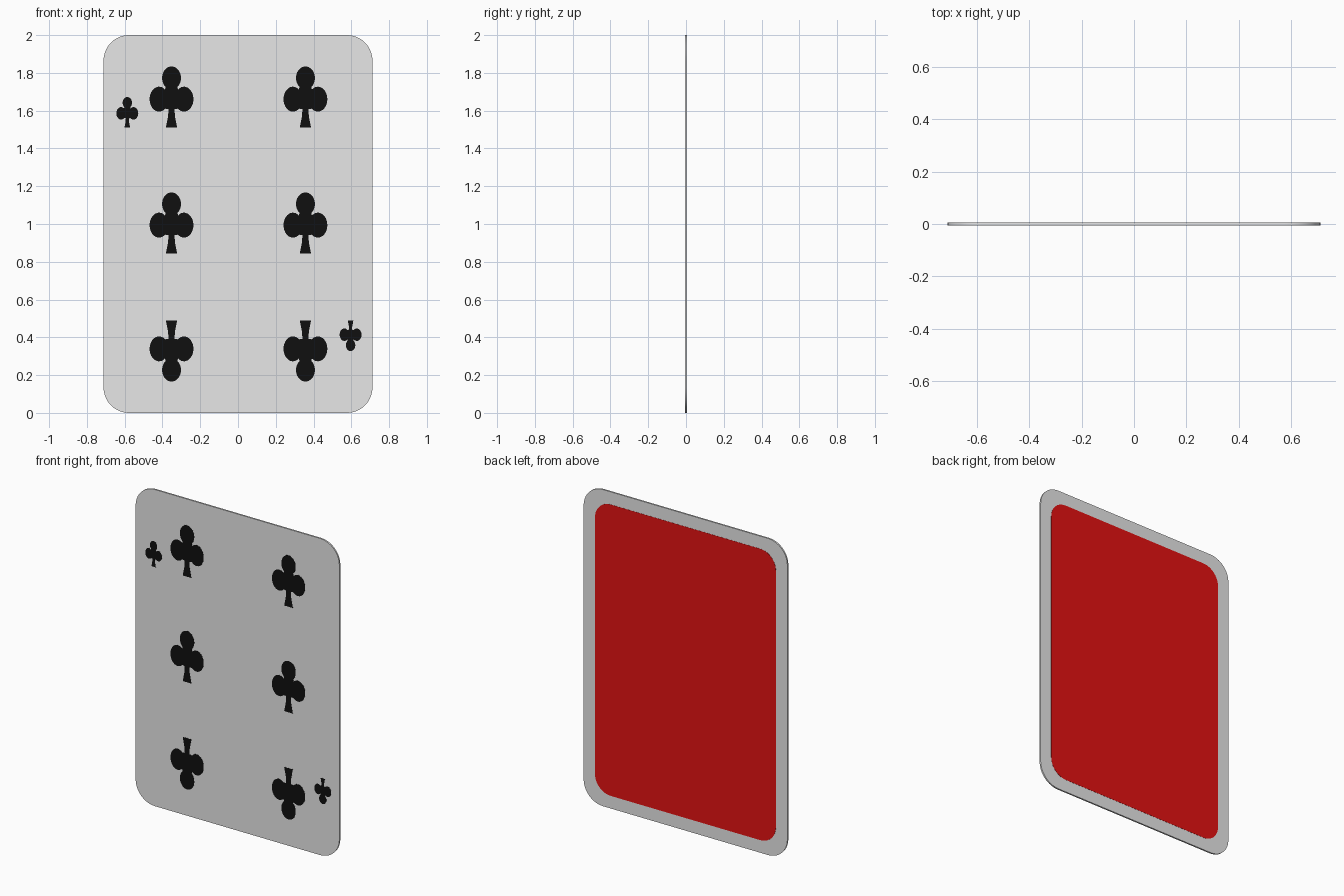
import bpy, bmesh, math

if "Cube" in bpy.data.objects:
    bpy.data.objects.remove(bpy.data.objects["Cube"])

HALF_T = 0.005   # half thickness of the card
PLATE = 0.001    # thickness of printed details


def material(name, rgb):
    m = bpy.data.materials.new(name)
    m.diffuse_color = (*rgb, 1)
    m.use_nodes = True
    m.node_tree.nodes["Principled BSDF"].inputs["Base Color"].default_value = m.diffuse_color
    return m


white = material("card white", (0.8, 0.8, 0.8))
red = material("back red", (0.78, 0.006, 0.006))
black = material("pip black", (0.005, 0.005, 0.005))


def arc(cx, cz, rx, rz, a0, a1, n):
    """Points on an ellipse arc, angles in degrees."""
    angles = [math.radians(a0 + (a1 - a0) * i / n) for i in range(n + 1)]
    return [(cx + rx * math.cos(a), cz + rz * math.sin(a)) for a in angles]


def rounded_rect(w, h, r, n=10):
    pts = []
    for k, (sx, sz) in enumerate([(1, 1), (-1, 1), (-1, -1), (1, -1)]):
        pts += arc(sx * (w / 2 - r), sz * (h / 2 - r), r, r, 90 * k, 90 * k + 90, n)
    return pts


def slab(name, outline, y0, y1, mat, x=0, z=0, size=1, flip=1):
    """Extrude an x-z outline from y0 to y1."""
    bm = bmesh.new()
    face = bm.faces.new([bm.verts.new((px * size, y0, pz * size * flip)) for px, pz in outline])
    ext = bmesh.ops.extrude_face_region(bm, geom=[face], use_keep_orig=True)
    for v in ext["geom"]:
        if isinstance(v, bmesh.types.BMVert):
            v.co.y = y1
    bmesh.ops.recalc_face_normals(bm, faces=bm.faces)
    me = bpy.data.meshes.new(name)
    bm.to_mesh(me)
    bm.free()
    me.materials.append(mat)
    ob = bpy.data.objects.new(name, me)
    ob.location = (x, 0, z)
    bpy.context.collection.objects.link(ob)
    bpy.ops.object.select_all(action='DESELECT')
    ob.select_set(True)
    bpy.context.view_layer.objects.active = ob
    bpy.ops.object.shade_smooth_by_angle(angle=math.radians(30))
    return ob


# Card body and the red panel on its back
slab("card", rounded_rect(1.424, 2.0, 0.135), -HALF_T, HALF_T, white, z=1)
slab("back_panel", rounded_rect(1.264, 1.84, 0.11), HALF_T, HALF_T + PLATE, red, z=1)

# Club outline: right half (top lobe, side lobe, stem), then mirrored
half = arc(0, 0.112, 0.05, 0.061, 90, -50, 14)
half += arc(0.066, 0, 0.05, 0.066, 130, -130, 24)
half += [(0.016, -0.053), (0.018, -0.09), (0.03, -0.151)]
club = half + [(-x, z) for x, z in reversed(half[1:])]


def pip(name, x, z, size=1, flip=1):
    slab(name, club, -HALF_T - PLATE, -HALF_T, black, x, z, size, flip)


# Six large pips, the bottom row upside down
for side, x in (("left", -0.352), ("right", 0.357)):
    for row, z, flip in (("top", 1.661, 1), ("middle", 0.994, 1), ("bottom", 0.339, -1)):
        pip(f"pip_{row}_{side}", x, z, flip=flip)

# Small corner pips
pip("corner_pip_top", -0.586, 1.586, 0.5)
pip("corner_pip_bottom", 0.596, 0.414, 0.5, -1)
